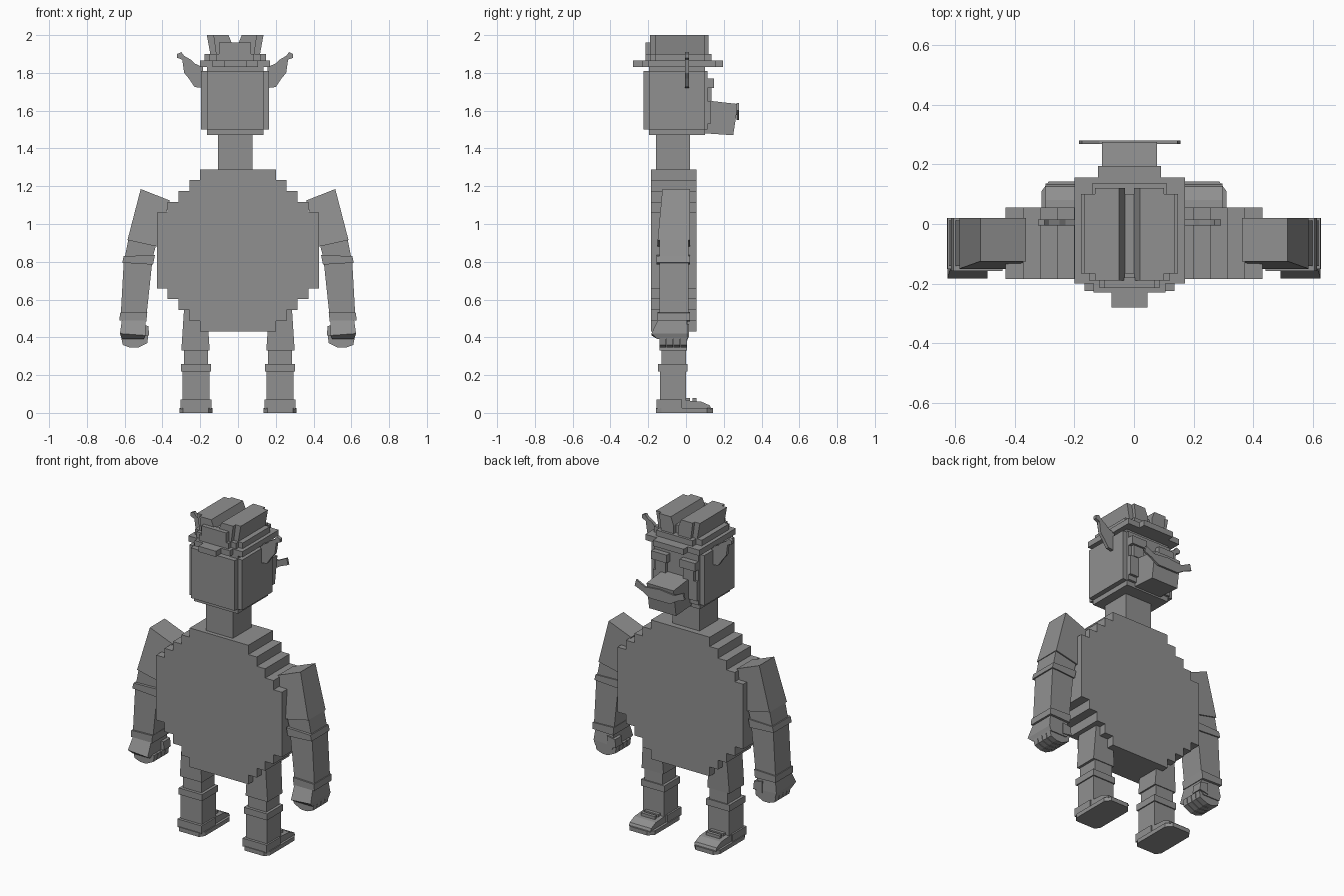
import bpy
import bmesh

cube = bpy.data.objects.get("Cube")
if cube:
    bpy.data.objects.remove(cube, do_unlink=True)

grey = bpy.data.materials.new("plain_grey")
grey.use_nodes = True
tone = (0.28, 0.28, 0.28, 1)
grey.diffuse_color = tone
grey.node_tree.nodes["Principled BSDF"].inputs["Base Color"].default_value = tone

MID = -0.015  # centre line of head and hat


def loft(name, rings):
    """Closed solid through rings of equal point count."""
    bm = bmesh.new()
    loops = [[bm.verts.new(point) for point in ring] for ring in rings]
    count = len(loops[0])
    for low, high in zip(loops, loops[1:]):
        for i in range(count):
            j = (i + 1) % count
            bm.faces.new((low[i], low[j], high[j], high[i]))
    bm.faces.new(loops[0][::-1])
    bm.faces.new(loops[-1])
    bmesh.ops.recalc_face_normals(bm, faces=bm.faces)
    mesh = bpy.data.meshes.new(name)
    bm.to_mesh(mesh)
    bm.free()
    mesh.materials.append(grey)
    part = bpy.data.objects.new(name, mesh)
    bpy.context.collection.objects.link(part)
    return part


def prism(name, profile, axis, start, end):
    """Extrude a flat profile along the named axis."""
    def place(u, v, depth):
        return {"x": (depth, u, v), "y": (u, depth, v), "z": (u, v, depth)}[axis]
    return loft(name, [[place(u, v, d) for u, v in profile] for d in (start, end)])


def box(name, xs, ys, zs):
    (a, b), (c, d) = xs, ys
    return prism(name, [(a, c), (b, c), (b, d), (a, d)], "z", *zs)


def stepped(name, bands, axis, start, end, middle=0):
    """Extrude a symmetric outline made of (from, to, half width) bands."""
    right = []
    for low, high, half in bands:
        right += [(middle + half, low), (middle + half, high)]
    left = [(2 * middle - u, v) for u, v in reversed(right)]
    return prism(name, right + left, axis, start, end)


def around(half):
    return (MID - half, MID + half)


def limb(name, side, sections):
    """Four-sided limb; each section: outer xz, inner xz, y range."""
    rings = []
    for (ox, oz), (ix, iz), (back, front) in sections:
        rings.append([(side * ox, back, oz), (side * ix, back, iz),
                      (side * ix, front, iz), (side * ox, front, oz)])
    return loft(name, rings)


# Flat round torso with stepped rim
cell = 0.0573
cells_wide = [7, 9, 11, 13] + [15] * 7 + [13, 11, 9, 7]
base = 0.43
rows = [(base + i * cell, base + (i + 1) * cell, wide * cell / 2)
        for i, wide in enumerate(cells_wide)]
stepped("torso", rows, "y", -0.185, 0.055)

# Neck and head
box("neck", around(0.092), (-0.16, 0.02), (1.27, 1.5))
box("head_sides", around(0.18), (-0.195, 0.1), (1.5, 1.81))
box("head_core", around(0.15), (-0.225, 0.115), (1.5, 1.81))
box("head_caps", around(0.15), (-0.195, 0.1), (1.47, 1.84))

# Snout and moustache
prism("snout", [(0.1, 1.48), (0.25, 1.47), (0.275, 1.635), (0.1, 1.655)],
      "x", *around(0.092))
for side, label in ((1, "left"), (-1, "right")):
    wing = [(0, 1.55), (0.07, 1.55), (0.12, 1.58), (0.17, 1.6),
            (0.16, 1.64), (0.1, 1.61), (0, 1.62)]
    prism("moustache_" + label, [(MID + side * u, v) for u, v in wing],
          "y", 0.268, 0.28)

# Eyes, brows and ears
for side, label in ((1, "left"), (-1, "right")):
    def across(near, far):
        return sorted((MID + side * near, MID + side * far))
    box("eye_" + label, across(0.06, 0.13), (0.1, 0.135), (1.65, 1.73))
    box("brow_" + label, across(0.045, 0.15), (0.1, 0.147), (1.72, 1.77))
    box("cheek_" + label, across(0.09, 0.15), (0.1, 0.13), (1.53, 1.65))
    ear = [(0.17, 1.72), (0.215, 1.725), (0.245, 1.77), (0.27, 1.8),
           (0.28, 1.87), (0.307, 1.88), (0.307, 1.9), (0.285, 1.91),
           (0.27, 1.89), (0.235, 1.87), (0.215, 1.85), (0.17, 1.83)]
    prism("ear_" + label, [(MID + side * u, v) for u, v in ear],
          "y", -0.005, 0.015)

# Hat: stepped brim, band and creased crown
stepped("hat_brim", [(-0.28, -0.23, 0.06), (-0.23, -0.2, 0.12),
                     (-0.2, 0.155, 0.185), (0.155, 0.195, 0.105)],
        "z", 1.83, 1.865, MID)
stepped("hat_band", [(-0.215, -0.19, 0.1), (-0.19, -0.165, 0.135),
                     (-0.165, 0.1, 0.163), (0.1, 0.135, 0.125)],
        "z", 1.865, 1.9, MID)
half_crown = [(0.13, 1.89), (0.15, 2), (0.035, 2), (0.015, 1.95)]
crown = [(MID + u, v) for u, v in half_crown]
crown += [(MID - u, v) for u, v in reversed(half_crown)]
prism("hat_crown", crown, "y", -0.165, 0.1)
for label, start, end in (("back", -0.19, -0.165), ("front", 0.1, 0.12)):
    for side in (1, -1):
        lobe = [(0.015, 1.89), (0.1, 1.89), (0.115, 2), (0.035, 2), (0.015, 1.95)]
        prism("hat_lobe_" + label, [(MID + side * u, v) for u, v in lobe],
              "y", start, end)
box("hat_back_step", around(0.085), (-0.215, -0.18), (1.89, 1.96))

for side, label in ((1, "left"), (-1, "right")):
    # Arm: sleeve, elbow, forearm and cuff
    deep, slim = (-0.15, 0.02), (-0.14, 0.012)
    limb("upper_arm_" + label, side, [
        ((0.515, 1.185), (0.362, 1.125), (-0.125, 0.02)),
        ((0.585, 0.915), (0.425, 0.88), deep)])
    limb("elbow_" + label, side, [
        ((0.58, 0.92), (0.435, 0.885), slim),
        ((0.6, 0.82), (0.46, 0.79), slim)])
    limb("elbow_band_" + label, side, [
        ((0.605, 0.83), (0.44, 0.835), (-0.157, 0.02)),
        ((0.613, 0.795), (0.45, 0.785), (-0.157, 0.02))])
    limb("forearm_" + label, side, [
        ((0.605, 0.8), (0.455, 0.79), slim),
        ((0.62, 0.53), (0.487, 0.49), slim)])
    limb("cuff_" + label, side, [
        ((0.625, 0.53), (0.48, 0.535), deep),
        ((0.627, 0.49), (0.485, 0.485), deep)])

    # Fist with thumb and curled fingers
    limb("palm_" + label, side, [
        ((0.615, 0.49), (0.49, 0.49), (-0.15, 0.005)),
        ((0.625, 0.42), (0.49, 0.41), (-0.183, 0.01)),
        ((0.615, 0.39), (0.5, 0.39), (-0.15, 0.01))])
    for i in range(4):
        back = -0.14 + i * 0.037
        limb("finger_" + label, side, [
            ((0.62, 0.41), (0.475, 0.41), (back, back + 0.033)),
            ((0.61, 0.36), (0.48, 0.37), (back, back + 0.033)),
            ((0.57, 0.345), (0.53, 0.345), (back, back + 0.033))])
    limb("thumb_" + label, side, [
        ((0.53, 0.47), (0.475, 0.46), (-0.05, 0.015)),
        ((0.53, 0.4), (0.47, 0.41), (-0.05, 0.015))])

    # Leg: thigh, knee, knee band and shin
    def block(name, near, far, ys, zs):
        box(name + "_" + label, sorted((side * near, side * far)), ys, zs)
    limb("thigh_" + label, side, [
        ((0.285, 0.56), (0.165, 0.56), slim),
        ((0.3, 0.33), (0.15, 0.33), (-0.14, 0.005))])
    block("knee", 0.16, 0.285, (-0.13, 0), (0.25, 0.35))
    block("knee_band", 0.143, 0.302, (-0.148, 0.007), (0.22, 0.26))
    block("shin", 0.15, 0.295, (-0.138, 0), (0.06, 0.23))

    # Foot: sole, heel, sloping toe and straps
    sole = [(0.155, -0.16), (0.29, -0.16), (0.31, -0.13), (0.31, 0.11),
            (0.285, 0.143), (0.165, 0.143), (0.135, 0.11), (0.135, -0.13)]
    prism("sole_" + label, [(side * u, v) for u, v in sole], "z", 0, 0.025)
    block("heel", 0.14, 0.305, (-0.155, -0.02), (0.02, 0.07))
    prism("toe_" + label, [(-0.03, 0.02), (0.135, 0.02), (0.125, 0.04),
                           (0.08, 0.06), (-0.03, 0.068)],
          "x", side * 0.15, side * 0.297)
    for start in (0, 0.035):
        block("strap", 0.175, 0.27, (start, start + 0.02), (0.05, 0.08))
